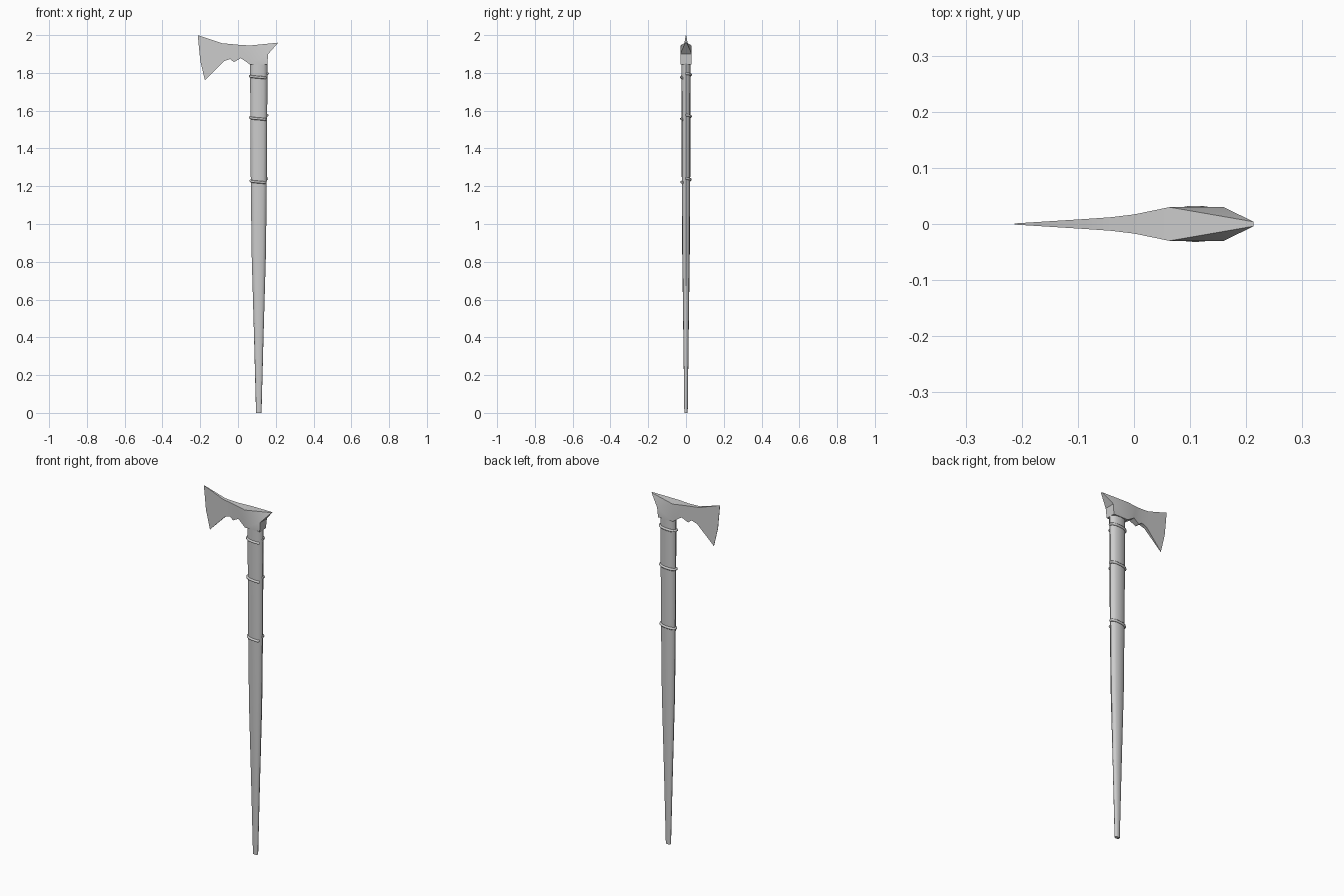
import bpy, bmesh, math

if "Cube" in bpy.data.objects:
    bpy.data.objects.remove(bpy.data.objects["Cube"])

CX = 0.11  # handle axis


def finish(name, bm, angle):
    bmesh.ops.recalc_face_normals(bm, faces=bm.faces)
    me = bpy.data.meshes.new(name)
    bm.to_mesh(me)
    bm.free()
    ob = bpy.data.objects.new(name, me)
    bpy.context.collection.objects.link(ob)
    bpy.ops.object.select_all(action='DESELECT')
    ob.select_set(True)
    bpy.context.view_layer.objects.active = ob
    bpy.ops.object.shade_smooth_by_angle(angle=math.radians(angle))
    return ob


# Handle stations: height, half width in x, half depth in y
STATIONS = [(0, .0145, .009), (.4, .025, .014), (.85, .038, .020),
            (1.25, .0425, .0225), (1.56, .0445, .0235), (1.87, .046, .025)]


def section(a, rx, ry):
    """Point on a slightly squared ellipse."""
    c, s = math.cos(a), math.sin(a)
    p = 0.85
    return (CX + rx * math.copysign(abs(c) ** p, c),
            ry * math.copysign(abs(s) ** p, s))


def radii(z):
    for (z0, x0, y0), (z1, x1, y1) in zip(STATIONS, STATIONS[1:]):
        if z <= z1:
            t = (z - z0) / (z1 - z0)
            return x0 + (x1 - x0) * t, y0 + (y1 - y0) * t
    return STATIONS[-1][1:]


# Tapered handle
N = 12
bm = bmesh.new()
rings = []
for z, rx, ry in STATIONS:
    rings.append([bm.verts.new((*section(2 * math.pi * i / N, rx, ry), z))
                  for i in range(N)])
for a, b in zip(rings, rings[1:]):
    for i in range(N):
        j = (i + 1) % N
        bm.faces.new((a[i], a[j], b[j], b[i]))
bm.faces.new(rings[0])
bm.faces.new(rings[-1])
finish("handle", bm, 42)

# Cord wraps: one descending turn each
for k, zc in enumerate((1.23, 1.565, 1.785)):
    cu = bpy.data.curves.new("cord_wrap", 'CURVE')
    cu.dimensions = '3D'
    cu.bevel_depth = 0.007
    cu.bevel_resolution = 1
    cu.use_fill_caps = True
    sp = cu.splines.new('POLY')
    M = 25
    sp.points.add(M - 1)
    for i in range(M):
        t = i / (M - 1)
        a = math.radians(-5 + 325 * t)
        z = zc + 0.012 - 0.024 * t
        rx, ry = radii(z)
        x, y = section(a, rx + .001, ry + .001)
        sp.points[i].co = (x, y, z, 1)
    ob = bpy.data.objects.new(f"cord_wrap_{k + 1}", cu)
    bpy.context.collection.objects.link(ob)

# Axe head: outline in x, z with half thickness, mirrored across y
OUTLINE = [(.213, 1.96, .004), (.16, 1.90, .03), (.155, 1.845, .028),
           (.063, 1.845, .028), (.015, 1.878, .018), (-.022, 1.857, .013),
           (-.042, 1.873, .011), (-.075, 1.862, .009), (-.175, 1.76, .001),
           (-.2, 1.865, .001), (-.213, 2.0, .001), (-.085, 1.957, .009),
           (-.042, 1.953, .012), (0, 1.949, .017), (.063, 1.945, .03)]
CHEEK = [(0, 1, 14), (1, 2, 3, 14), (3, 4, 13, 14), (4, 5, 12, 13),
         (5, 6, 12), (6, 7, 11, 12), (7, 8, 9, 10, 11)]
bm = bmesh.new()
sides = [[bm.verts.new((x, s * y, z)) for x, z, y in OUTLINE] for s in (-1, 1)]
for side in sides:
    for f in CHEEK:
        bm.faces.new([side[i] for i in f])
n = len(OUTLINE)
for i in range(n):
    j = (i + 1) % n
    bm.faces.new((sides[0][i], sides[0][j], sides[1][j], sides[1][i]))
finish("axe_head", bm, 30)
